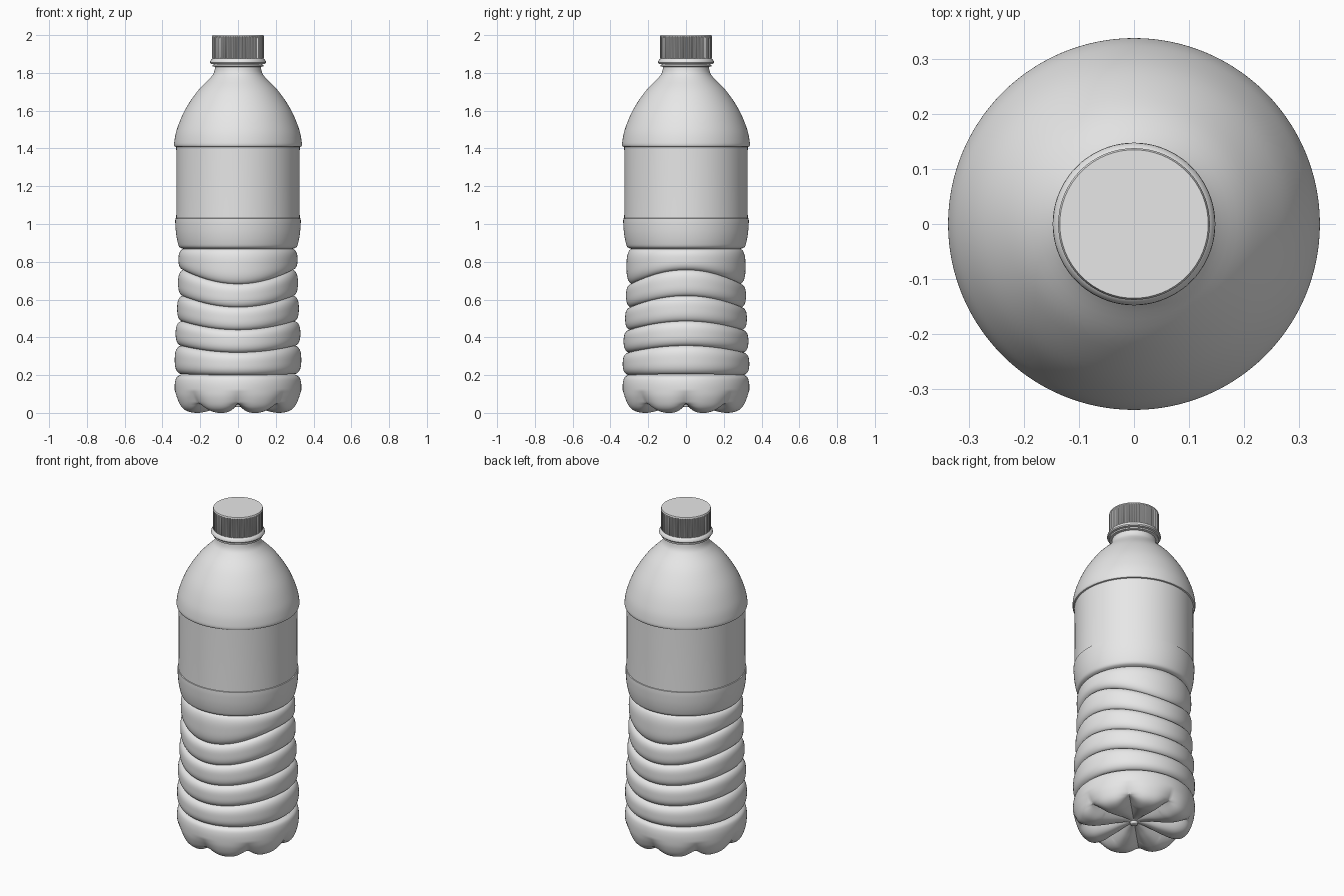
import bpy, bmesh
from math import sin, cos, pi

cube = bpy.data.objects.get("Cube")
if cube:
    bpy.data.objects.remove(cube, do_unlink=True)

plastic = bpy.data.materials.new("grey plastic")
plastic.use_nodes = True
GREY = (0.8, 0.8, 0.8, 1)
plastic.diffuse_color = GREY
plastic.node_tree.nodes["Principled BSDF"].inputs["Base Color"].default_value = GREY


def smooth_profile(points, steps=5):
    """Catmull-Rom curve through (radius, height) points."""
    p = [points[0]] + points + [points[-1]]
    out = []
    for a, b, c, d in zip(p, p[1:], p[2:], p[3:]):
        for k in range(steps):
            t = k / steps
            out.append(tuple(
                0.5 * (2 * b[i] + (c[i] - a[i]) * t
                       + (2 * a[i] - 5 * b[i] + 4 * c[i] - d[i]) * t * t
                       + (3 * b[i] - a[i] - 3 * c[i] + d[i]) * t ** 3)
                for i in (0, 1)))
    return out + [points[-1]]


def lathe(name, rows, segments=128, shape=None, angle=35):
    """Revolve rows; a row is (radius, height) or a function of the angle."""
    bm = bmesh.new()
    rings = []
    for row in rows:
        ring = []
        for j in range(segments):
            a = 2 * pi * j / segments
            r, z = row(a) if callable(row) else row
            if shape:
                r, z = shape(r, z, a, j)
            ring.append(bm.verts.new((r * cos(a), r * sin(a), z)))
        rings.append(ring)
    for low, high in zip(rings, rings[1:]):
        for j in range(segments):
            k = (j + 1) % segments
            bm.faces.new((low[j], low[k], high[k], high[j]))
    bmesh.ops.remove_doubles(bm, verts=bm.verts, dist=0.00001)
    mesh = bpy.data.meshes.new(name)
    bm.to_mesh(mesh)
    bm.free()
    mesh.materials.append(plastic)
    obj = bpy.data.objects.new(name, mesh)
    bpy.context.collection.objects.link(obj)
    bpy.ops.object.select_all(action='DESELECT')
    obj.select_set(True)
    bpy.context.view_layer.objects.active = obj
    bpy.ops.object.shade_smooth_by_angle(angle=angle * pi / 180)
    return obj


# Footed base: eight lobes separated by radial notches
def notched(r, z, a, j):
    n = (1 - abs(sin(4 * a))) ** 1.4
    if r > 0.2:
        r -= 0.025 * n * max(0, 1 - abs(z - 0.04) / 0.08)
    if r > 0.03:
        z += n * max(0, 0.05 - z)
    return r, z


base = [(0, 0.03), (0.018, 0.032), (0.028, 0.046), (0.08, 0.036), (0.14, 0.018),
        (0.2, 0.004), (0.24, 0), (0.285, 0.01), (0.313, 0.035), (0.33, 0.08),
        (0.335, 0.12), (0.334, 0.16), (0.325, 0.188), (0.302, 0.203)]
lathe("footed_base", smooth_profile(base), 192, notched)

# Grip ribs between wavy grooves: (height, wave, groove radius)
grooves = [(0.203, 0.003, 0.302), (0.338, 0.018, 0.302), (0.463, 0.023, 0.298),
           (0.59, 0.03, 0.293), (0.72, 0.037, 0.288), (0.868, 0, 0.288)]
bulges = [0.335, 0.33, 0.322, 0.317, 0.315]


def rib_row(low, high, bulge, t):
    def row(a):
        z0, z1 = (g[0] + g[1] * cos(2 * a) for g in (low, high))
        inner = low[2] + (high[2] - low[2]) * t
        swell = (1 - abs(2 * t - 1) ** 3) ** 0.6
        return inner + (bulge - inner) * swell, z0 + (z1 - z0) * t
    return row


ribs = []
for low, high, bulge in zip(grooves, grooves[1:], bulges):
    ribs += [rib_row(low, high, bulge, (1 - cos(pi * k / 20)) / 2) for k in range(21)]
lathe("grip_ribs", ribs)

# Band above the ribs
band = [(0.288, 0.868), (0.31, 0.878), (0.32, 0.905), (0.328, 0.95),
        (0.332, 1.0), (0.332, 1.03)]
lathe("waist_band", smooth_profile(band) + [(0.327, 1.031)])

# Label panel
lathe("label_panel", [(0.327, 1.031), (0.326, 1.22), (0.327, 1.408)])

# Domed shoulder and neck
dome = [(0.335, 1.41), (0.338, 1.43), (0.324, 1.5), (0.283, 1.6), (0.217, 1.7),
        (0.15, 1.77), (0.128, 1.8), (0.121, 1.832)]
lathe("shoulder", [(0.327, 1.408)] + smooth_profile(dome))

# Neck ring and tamper band
lathe("neck_ring", [(0.121, 1.832), (0.136, 1.834), (0.136, 1.842), (0.126, 1.846)])
lathe("tamper_band", [(0.126, 1.846), (0.144, 1.848), (0.148, 1.854),
                      (0.147, 1.862), (0.14, 1.872), (0.134, 1.876)])


# Cap with fine vertical ridges
def ridged(r, z, a, j):
    return (r - 0.004 if r > 0.1 and z < 1.99 and j % 4 < 2 else r), z


lathe("cap", [(0.134, 1.874), (0.138, 1.878), (0.138, 1.985), (0.138, 1.992),
              (0.135, 2.0), (0, 2.0)], 360, ridged, 30)
